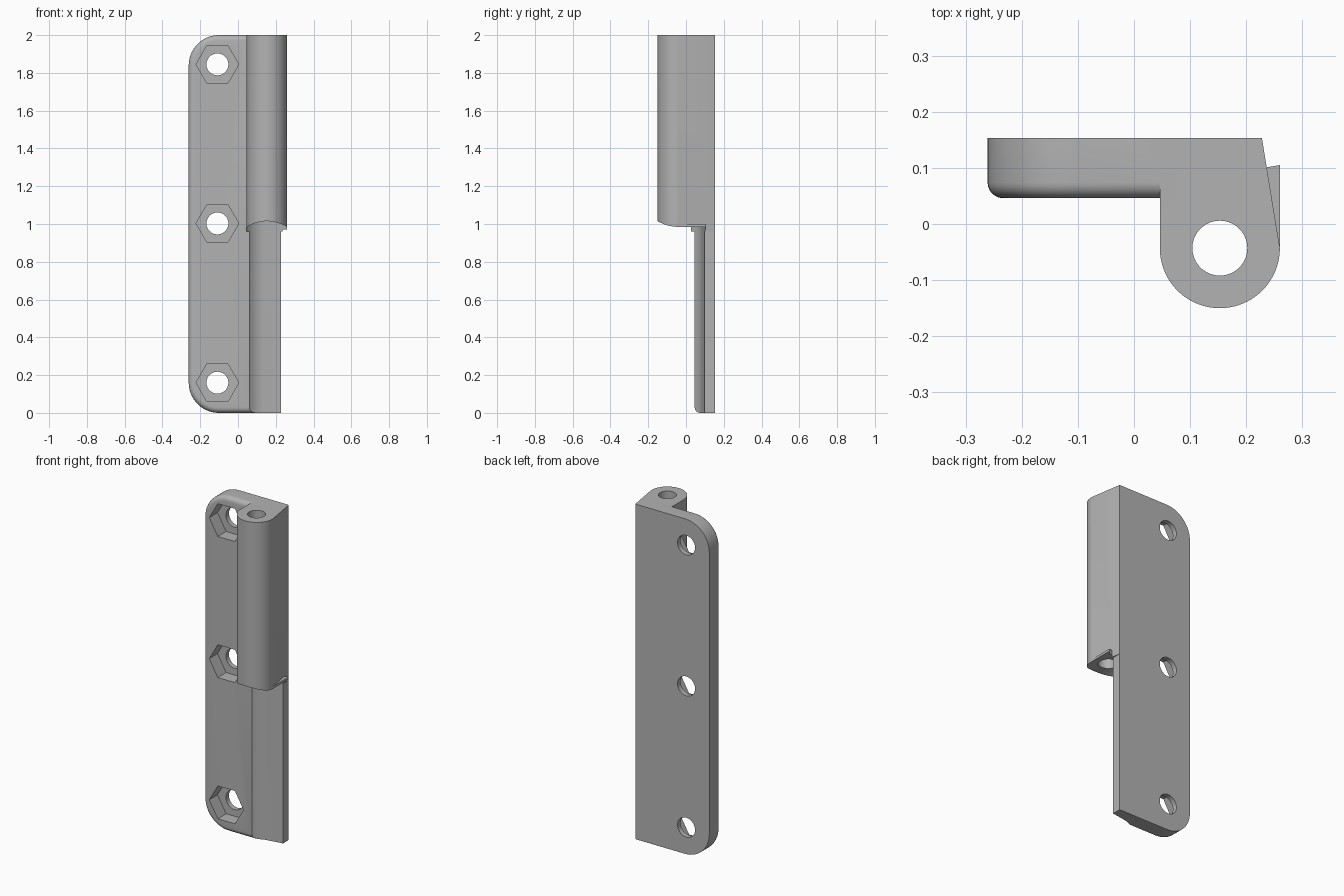
import bpy, bmesh
from math import sin, cos, radians

if "Cube" in bpy.data.objects:
    bpy.data.objects.remove(bpy.data.objects["Cube"], do_unlink=True)

steel = bpy.data.materials.new("grey steel")
steel.use_nodes = True
grey = (0.45, 0.45, 0.45, 1)
steel.diffuse_color = grey
steel.node_tree.nodes["Principled BSDF"].inputs["Base Color"].default_value = grey

PIN_X, PIN_Y, KNUCKLE_R, CLEAR_R = 0.153, -0.043, 0.107, 0.128
FRONT, BACK, LEFT, RIGHT = 0.046, 0.153, -0.261, 0.228


def arc(cx, cy, r, start, end, n):
    angles = [radians(start + (end - start) * i / n) for i in range(n + 1)]
    return [(cx + r * cos(a), cy + r * sin(a)) for a in angles]


def prism(name, outline, low, high, axis="z", round_edges=None):
    """Extrude a closed outline along z (outline in xy) or y (outline in xz)."""
    def place(p, h):
        return (p[0], p[1], h) if axis == "z" else (p[0], h, p[1])
    bm = bmesh.new()
    a = [bm.verts.new(place(p, low)) for p in outline]
    b = [bm.verts.new(place(p, high)) for p in outline]
    bm.faces.new(a)
    bm.faces.new(b)
    for i in range(len(a)):
        j = (i + 1) % len(a)
        bm.faces.new((a[i], a[j], b[j], b[i]))
    bmesh.ops.recalc_face_normals(bm, faces=bm.faces)
    if round_edges:
        edges = [e for e in bm.edges if round_edges(e)]
        bmesh.ops.bevel(bm, geom=edges, offset=0.028, segments=6,
                        profile=0.5, affect="EDGES")
    mesh = bpy.data.meshes.new(name)
    bm.to_mesh(mesh)
    bm.free()
    mesh.materials.append(steel)
    obj = bpy.data.objects.new(name, mesh)
    bpy.context.collection.objects.link(obj)
    return obj


def combine(target, tool, operation):
    mod = target.modifiers.new(operation.lower(), "BOOLEAN")
    mod.operation, mod.solver, mod.object = operation, "EXACT", tool
    bpy.context.view_layer.objects.active = target
    bpy.ops.object.modifier_apply(modifier=mod.name)
    bpy.data.objects.remove(tool, do_unlink=True)


# Mounting plate: two rounded corners and a softened front rim
R = 0.16
plate_outline = ([(RIGHT, 0), (RIGHT, 2)]
                 + arc(LEFT + R, 2 - R, R, 90, 180, 14)
                 + arc(LEFT + R, R, R, 180, 270, 14))


def front_rim(e):
    v, w = (x.co for x in e.verts)
    on_front = max(v.y, w.y) < FRONT + 0.001
    return on_front and min(v.x, w.x) < RIGHT - 0.001


leaf = prism("hinge_leaf", plate_outline, FRONT, BACK, "y", front_rim)

# Upper knuckle barrel blending into the plate
knuckle_outline = ([(RIGHT, BACK), (FRONT, BACK)]
                   + arc(PIN_X, PIN_Y, KNUCKLE_R, 180, 360, 40))
combine(leaf, prism("knuckle", knuckle_outline, 0.96, 2), "UNION")

# Thin lip beside the foot of the knuckle
lip = [(0.2, -0.04), (0.26, -0.04), (0.26, 0.105), (0.2, 0.095)]
combine(leaf, prism("lip", lip, 0.97, 1.0), "UNION")

# Clearance scoop for the mating knuckle, with an arched top
scoop_outline = (arc(PIN_X, PIN_Y, CLEAR_R, 180, 99.4, 20)
                 + [(0.4, 0.127), (0.4, -0.3), (PIN_X - CLEAR_R, -0.3)])
scoop = prism("scoop", scoop_outline, -0.1, 1.1)
arch_outline = [(-0.1, -0.2), (-0.1, 0.985)]
for i in range(21):
    t = i / 10 - 1
    arch_outline.append((PIN_X + KNUCKLE_R * t, 1.015 - 0.03 * t * t))
arch_outline += [(0.5, 0.985), (0.5, -0.2)]
combine(scoop, prism("arch", arch_outline, -0.5, 0.5, "y"), "INTERSECT")
combine(leaf, scoop, "DIFFERENCE")

# Pin bore
combine(leaf, prism("bore", arc(PIN_X, PIN_Y, 0.049, 0, 350, 35), 0.8, 2.1),
        "DIFFERENCE")

# Hexagonal nut pockets with bolt holes
for z in (0.16, 1.003, 1.845):
    hexagon = arc(-0.109, z, 0.113, 0, 300, 5)
    combine(leaf, prism("pocket", hexagon, -0.1, FRONT + 0.078, "y"), "DIFFERENCE")
    hole = arc(-0.109, z, 0.058, 0, 350, 35)
    combine(leaf, prism("bolt_hole", hole, -0.1, 0.3, "y"), "DIFFERENCE")

leaf.select_set(True)
bpy.context.view_layer.objects.active = leaf
bpy.ops.object.shade_smooth_by_angle(angle=radians(30))
